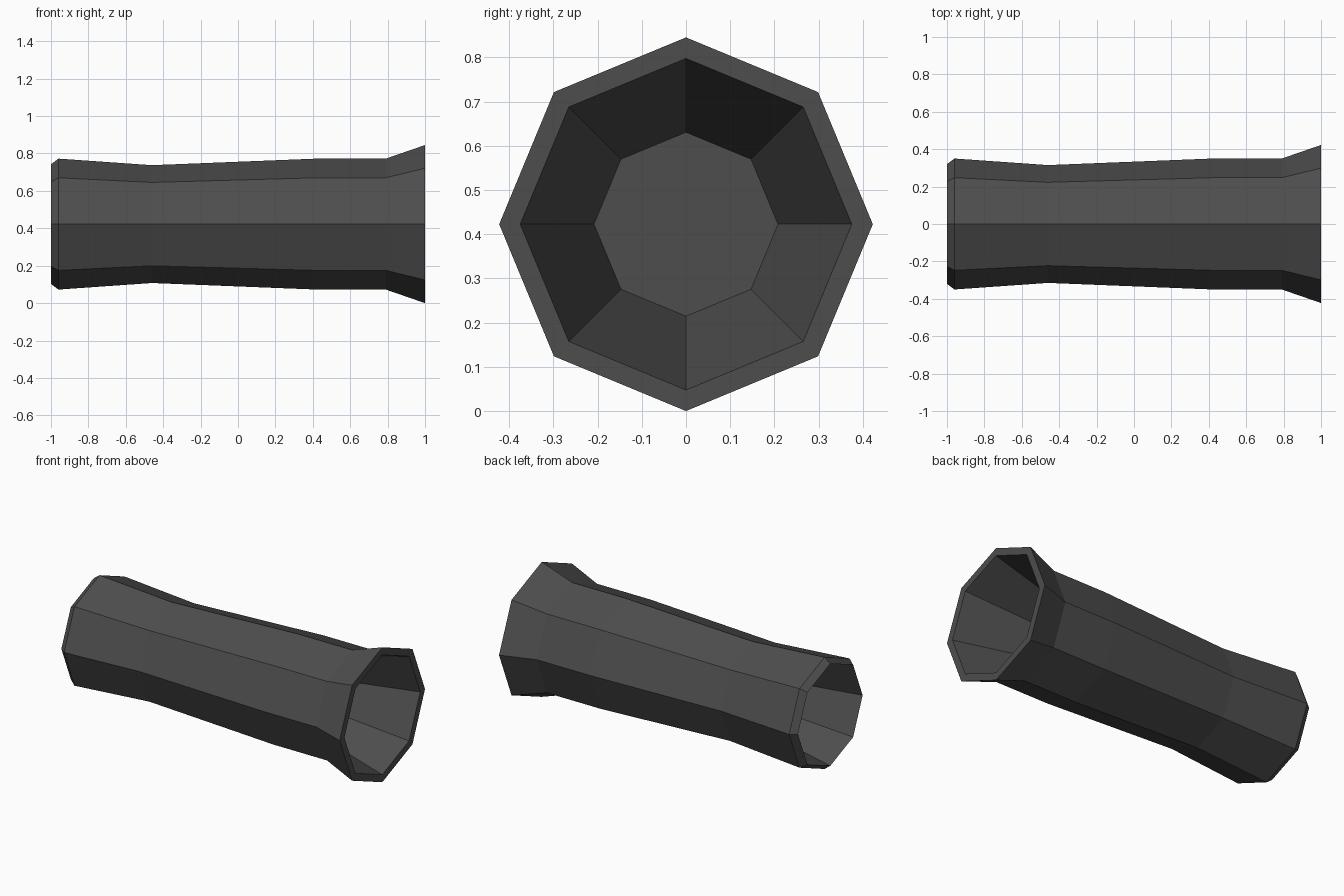
import bpy, bmesh, math

if "Cube" in bpy.data.objects:
    bpy.data.objects.remove(bpy.data.objects["Cube"])

SIDES = 8
AXIS_Z = 0.4225

# One lathe profile (x, radius): left recess, outer wall, flared rim, right recess
PROFILE = [
    (-0.46, 0.21), (-1.0, 0.32),
    (-0.96, 0.35), (-0.46, 0.315), (0.42, 0.35), (0.79, 0.35), (1.0, 0.4225),
    (1.0, 0.375), (0.42, 0.208),
]

bm = bmesh.new()


def ring(x, r):
    # octagon around the x axis with a corner pointing straight up
    angles = [2 * math.pi * i / SIDES for i in range(SIDES)]
    return [bm.verts.new((x, r * math.sin(a), AXIS_Z + r * math.cos(a))) for a in angles]


rings = [ring(x, r) for x, r in PROFILE]

# Walls between neighbouring rings
for a, b in zip(rings, rings[1:]):
    for i in range(SIDES):
        j = (i + 1) % SIDES
        bm.faces.new((a[i], a[j], b[j], b[i]))

# Recess floors
bm.faces.new(rings[0])
bm.faces.new(rings[-1])
bmesh.ops.recalc_face_normals(bm, faces=bm.faces)

mesh = bpy.data.meshes.new("flared_tube")
bm.to_mesh(mesh)
bm.free()

# Dark grey body colour
mat = bpy.data.materials.new("dark grey")
mat.diffuse_color = (0.075, 0.075, 0.075, 1)
mat.use_nodes = True
mat.node_tree.nodes["Principled BSDF"].inputs["Base Color"].default_value = mat.diffuse_color
mesh.materials.append(mat)

tube = bpy.data.objects.new("flared_tube", mesh)
bpy.context.collection.objects.link(tube)
